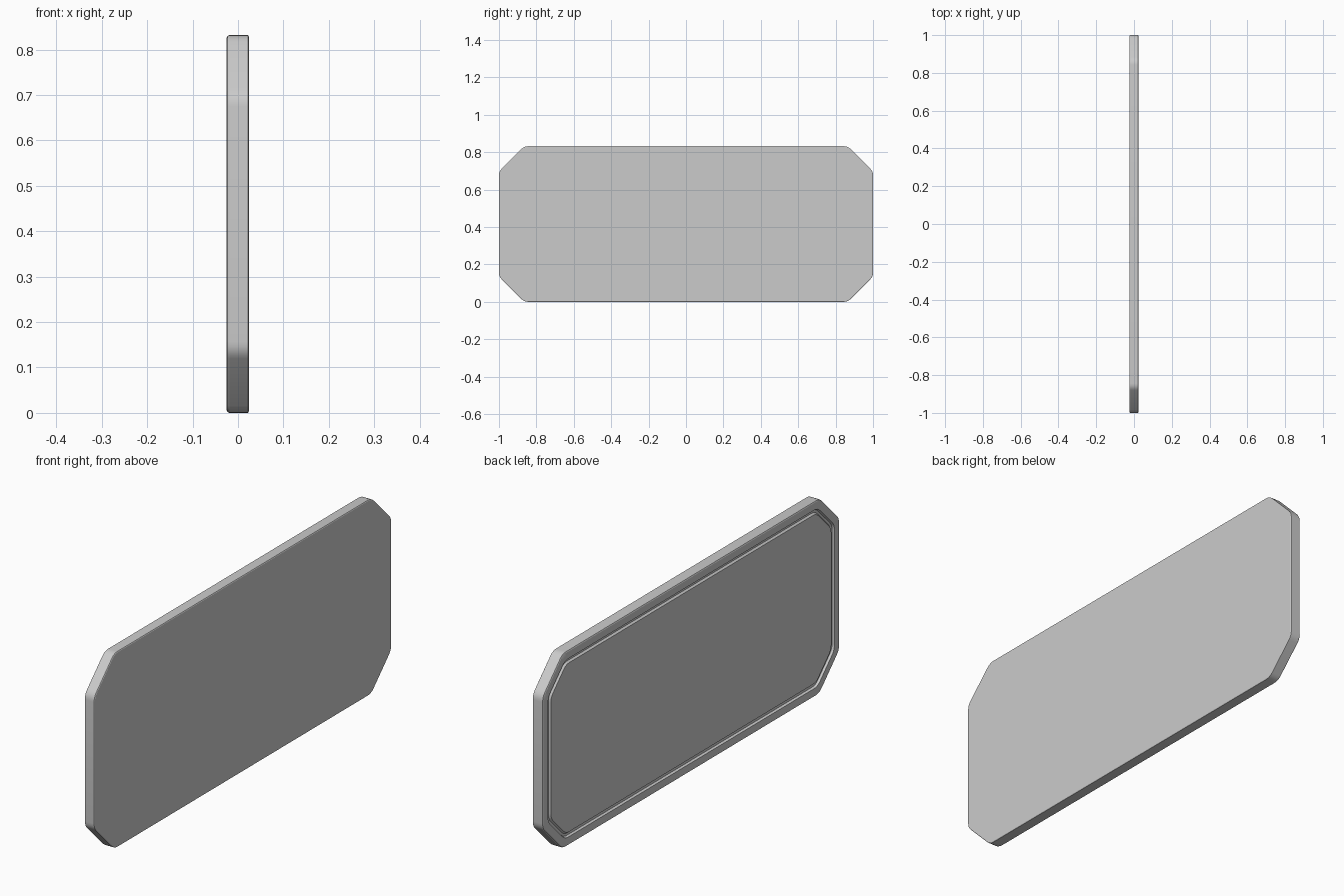
import bpy, bmesh, math
from mathutils import Vector

if "Cube" in bpy.data.objects:
    bpy.data.objects.remove(bpy.data.objects["Cube"])

W, H, CUT, ROUND, STEPS = 1.0, 0.832, 0.135, 0.022, 4


def outline(inset):
    """Octagon with softened corners, inset evenly; returns (y, z) points."""
    w, h = W - inset, H / 2 - inset
    c = CUT - inset * (2 - math.sqrt(2))
    r = ROUND
    raw = [(w, -h + c), (w, h - c), (w - c, h), (c - w, h),
           (-w, h - c), (-w, c - h), (c - w, -h), (w - c, -h)]
    pts = []
    for i, p in enumerate(raw):
        p = Vector(p)
        a = p + (Vector(raw[i - 1]) - p).normalized() * r
        b = p + (Vector(raw[(i + 1) % 8]) - p).normalized() * r
        for s in range(STEPS + 1):
            t = s / STEPS
            pts.append(a * (1 - t) ** 2 + p * 2 * t * (1 - t) + b * t * t)
    return pts


# Cross-section from flat rear, round the rim, through the groove to the panel
profile = [(0.024, 0.003), (0.022, 0.0), (-0.019, 0.0), (-0.023, 0.002),
           (-0.025, 0.006), (-0.025, 0.036), (-0.016, 0.040),
           (-0.016, 0.050), (-0.024, 0.056)]

bm = bmesh.new()
rings = [[bm.verts.new((x, p.x, p.y + H / 2)) for p in outline(d)]
         for x, d in profile]
for a, b in zip(rings, rings[1:]):
    n = len(a)
    for i in range(n):
        bm.faces.new((a[i], a[(i + 1) % n], b[(i + 1) % n], b[i]))
bm.faces.new(rings[0])
bm.faces.new(rings[-1])
bmesh.ops.recalc_face_normals(bm, faces=bm.faces)

mesh = bpy.data.meshes.new("chamfered_panel")
bm.to_mesh(mesh)
bm.free()
panel = bpy.data.objects.new("chamfered_panel", mesh)
bpy.context.collection.objects.link(panel)
bpy.context.view_layer.objects.active = panel
panel.select_set(True)
bpy.ops.object.shade_smooth_by_angle(angle=math.radians(25))
